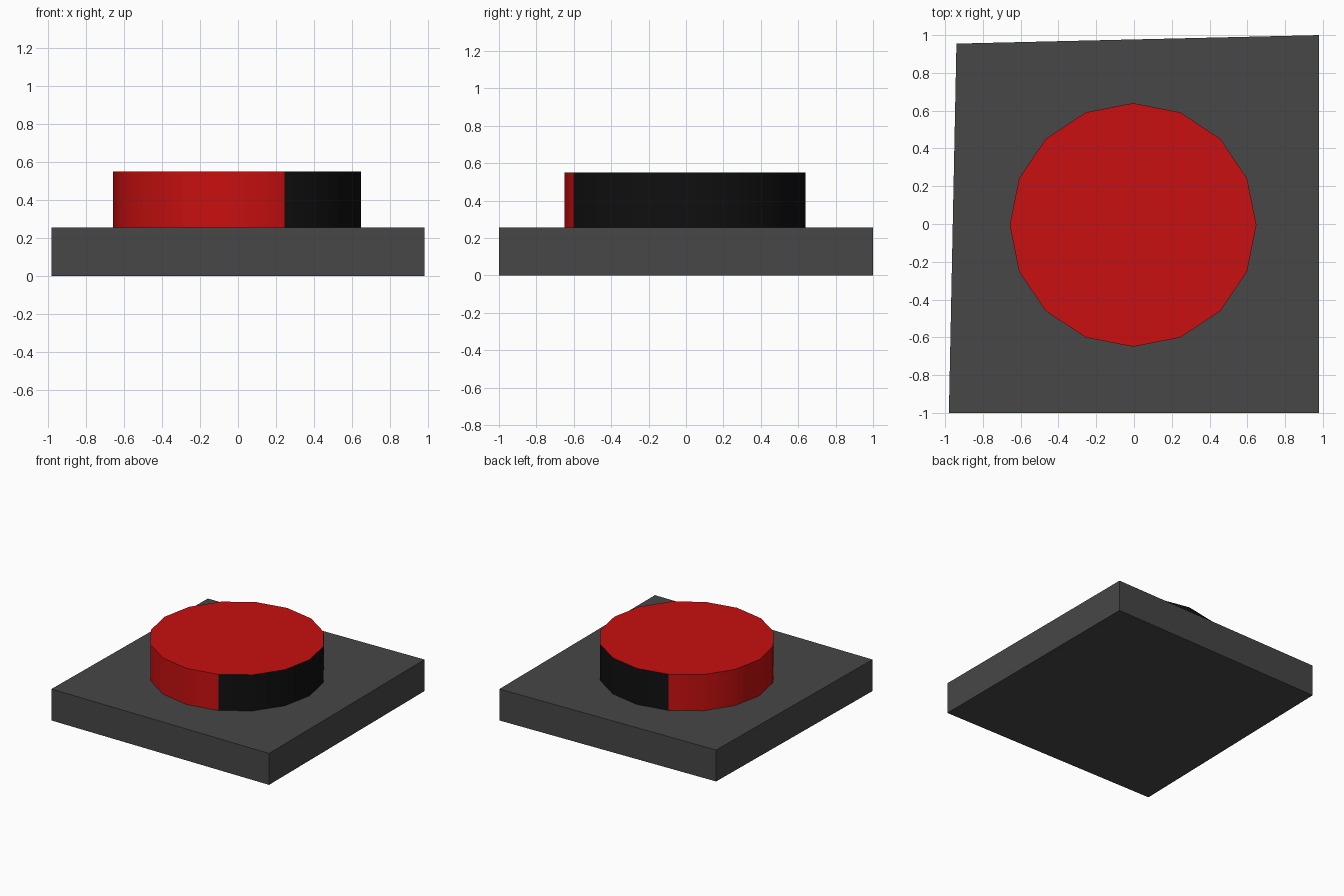
import bpy, bmesh, math

if "Cube" in bpy.data.objects:
    bpy.data.objects.remove(bpy.data.objects["Cube"])


def material(name, rgb):
    m = bpy.data.materials.new(name)
    m.diffuse_color = (*rgb, 1)
    m.use_nodes = True
    m.node_tree.nodes["Principled BSDF"].inputs["Base Color"].default_value = m.diffuse_color
    return m


def prism(name, outline, z0, z1, mats):
    """Extrude a closed outline between two heights."""
    bm = bmesh.new()
    face = bm.faces.new([bm.verts.new((x, y, z0)) for x, y in outline])
    top = bmesh.ops.extrude_face_region(bm, geom=[face], use_keep_orig=True)
    for v in top["geom"]:
        if isinstance(v, bmesh.types.BMVert):
            v.co.z = z1
    bmesh.ops.recalc_face_normals(bm, faces=bm.faces)
    me = bpy.data.meshes.new(name)
    bm.to_mesh(me)
    bm.free()
    ob = bpy.data.objects.new(name, me)
    bpy.context.collection.objects.link(ob)
    for m in mats:
        me.materials.append(m)
    return ob


grey = material("dark grey", (0.063, 0.063, 0.063))
red = material("red", (0.58, 0.005, 0.005))
black = material("black", (0.005, 0.005, 0.005))

# Square base plate with one corner pulled in
prism("base_plate", [(-0.98, -1), (0.98, -1), (0.98, 1), (-0.94, 0.955)],
      0, 0.256, [grey])

# Sixteen-sided push button
cx, cy = -0.005, -0.005
ring = [(cx + 0.653 * math.cos(i * math.tau / 16),
         cy + 0.645 * math.sin(i * math.tau / 16)) for i in range(16)]
button = prism("button", ring, 0.254, 0.55, [red, black])

# Half of the button's side is black, split along a tilted diameter
split = math.radians(22.5)
for p in button.data.polygons:
    side = abs(p.normal.z) < 0.5
    facing = p.normal.x * math.cos(split) + p.normal.y * math.sin(split)
    p.material_index = 1 if side and facing > 0 else 0

# Smooth round side, sharp rim
bpy.ops.object.select_all(action='DESELECT')
button.select_set(True)
bpy.context.view_layer.objects.active = button
bpy.ops.object.shade_smooth_by_angle(angle=math.radians(35))
